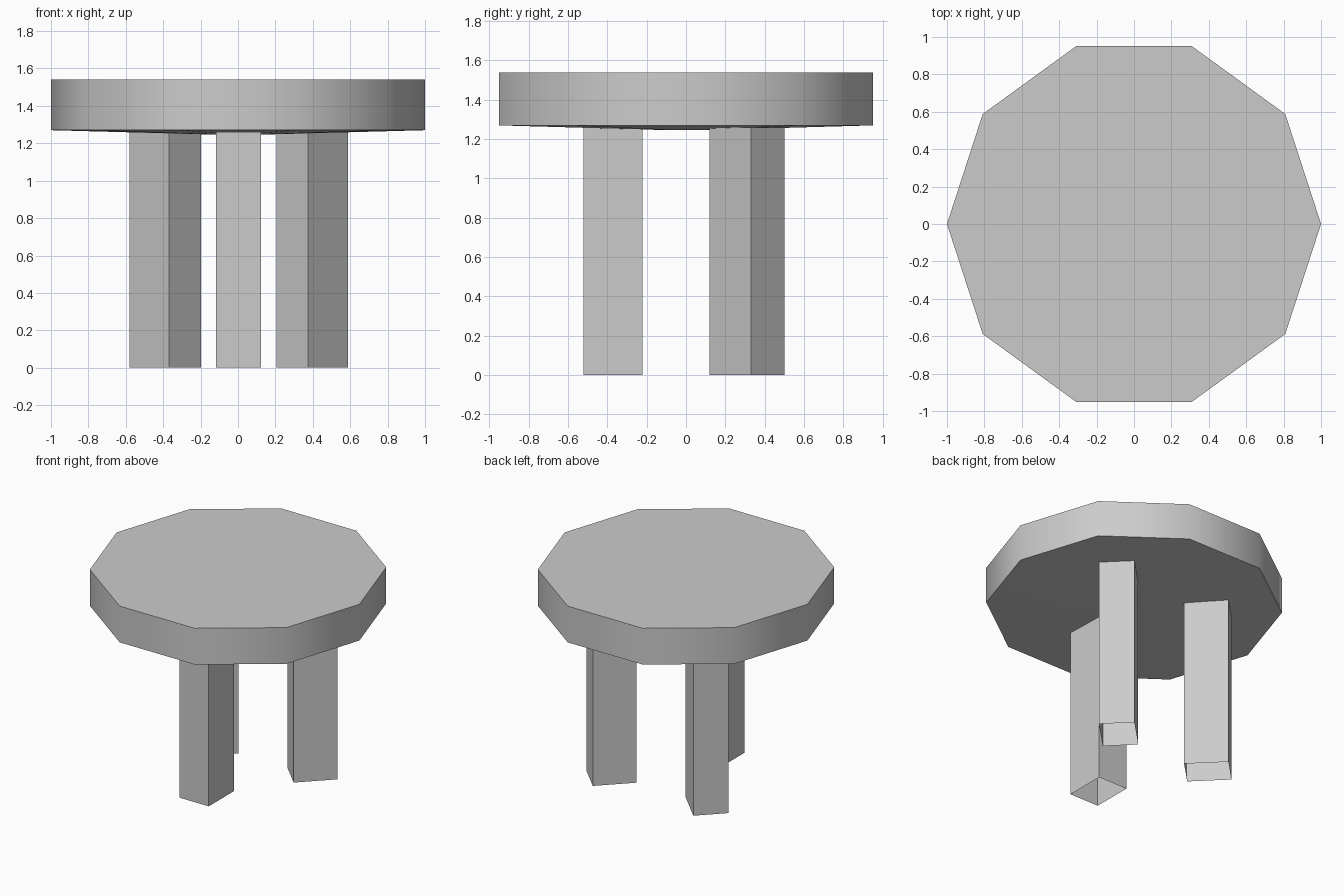
import bpy, bmesh
from math import radians
from mathutils import Matrix, Vector

cube = bpy.data.objects.get("Cube")
if cube:
    bpy.data.objects.remove(cube, do_unlink=True)

# Plain grey for the whole stool
GREY = (0.6, 0.6, 0.6, 1)
grey = bpy.data.materials.new("plain_grey")
grey.use_nodes = True
grey.diffuse_color = GREY
grey.node_tree.nodes["Principled BSDF"].inputs["Base Color"].default_value = GREY


def finish(name, bm):
    mesh = bpy.data.meshes.new(name)
    bm.to_mesh(mesh)
    bm.free()
    mesh.materials.append(grey)
    obj = bpy.data.objects.new(name, mesh)
    bpy.context.collection.objects.link(obj)
    bpy.ops.object.select_all(action="DESELECT")
    obj.select_set(True)
    bpy.context.view_layer.objects.active = obj
    bpy.ops.object.shade_smooth_by_angle(angle=radians(40))
    return obj


# Ten-sided seat with a slightly sagging underside
SEAT_TOP, SEAT_RIM, SEAT_LOW = 1.54, 1.27, 1.247
bm = bmesh.new()
bmesh.ops.create_cone(bm, cap_ends=True, segments=10, radius1=1, radius2=1,
                      depth=SEAT_TOP - SEAT_RIM,
                      matrix=Matrix.Translation((0, 0, (SEAT_TOP + SEAT_RIM) / 2))
                      @ Matrix.Rotation(radians(90), 4, "Z"))
under = min(bm.faces, key=lambda f: f.calc_center_median().z)
bmesh.ops.inset_region(bm, faces=[under], thickness=0.85)
for v in under.verts:
    v.co.z = SEAT_LOW
finish("seat", bm)


# Square-cut legs, open at the foot
def leg(name, x, y, turn):
    height = 1.26
    bm = bmesh.new()
    bmesh.ops.create_cube(bm, size=1, matrix=Matrix.Translation((x, y, height / 2))
                          @ Matrix.Rotation(radians(turn), 4, "Z")
                          @ Matrix.Diagonal(Vector((0.24, 0.30, height, 1))))
    foot = min(bm.faces, key=lambda f: f.calc_center_median().z)
    bmesh.ops.delete(bm, geom=[foot], context="FACES_ONLY")
    finish(name, bm)


leg("front_leg", 0.003, -0.37, 0)
for side, s in (("left", 1), ("right", -1)):
    leg("back_leg_" + side, 0.003 + s * 0.393, 0.31, -45 * s)
